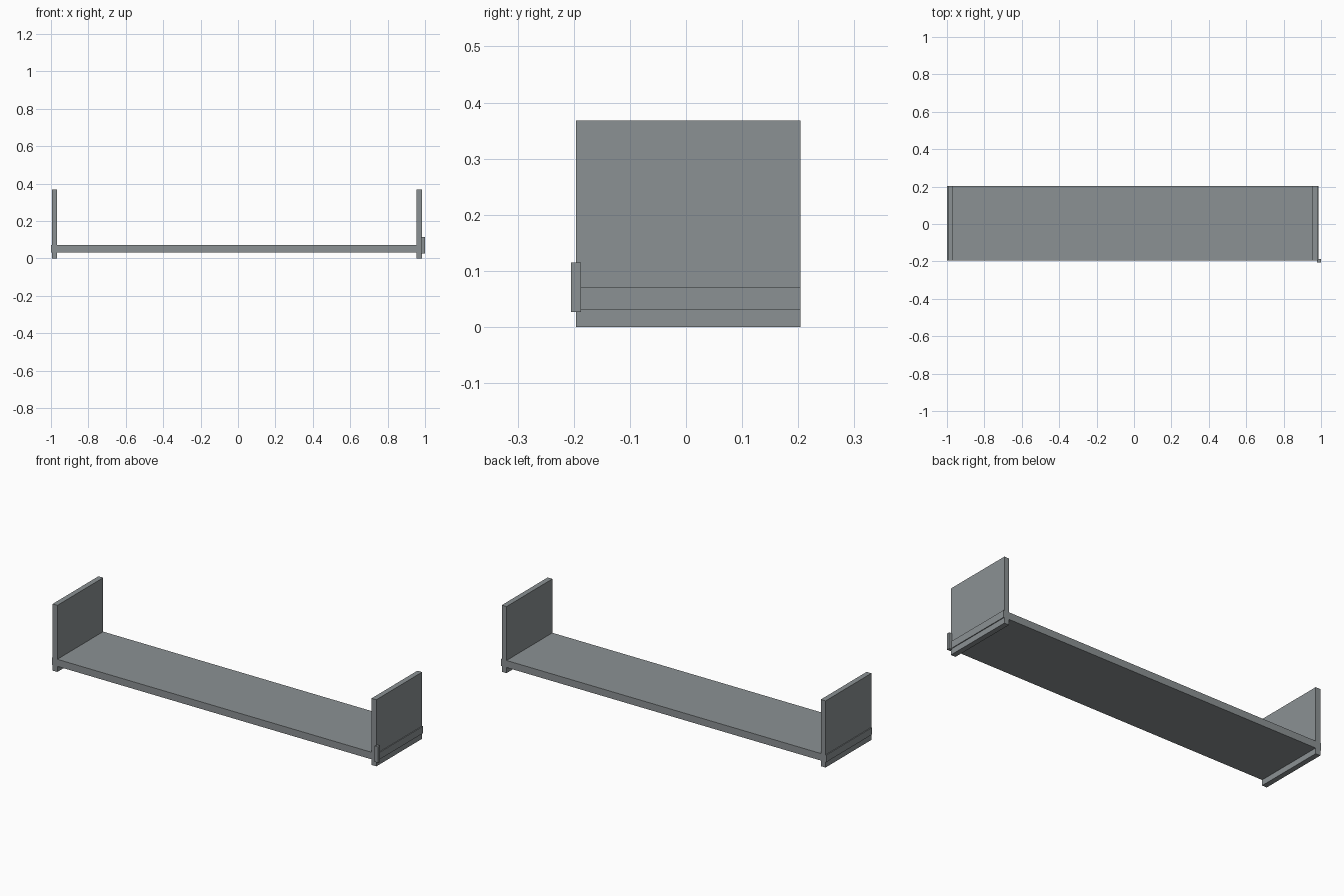
import bpy

if "Cube" in bpy.data.objects:
    bpy.data.objects.remove(bpy.data.objects["Cube"])

grey = bpy.data.materials.new("slate_grey")
grey.diffuse_color = (0.26, 0.285, 0.295, 1)
grey.use_nodes = True
grey.node_tree.nodes["Principled BSDF"].inputs["Base Color"].default_value = grey.diffuse_color


def box(name, lo, hi):
    """Axis-aligned box between two corners."""
    bpy.ops.mesh.primitive_cube_add(size=1)
    ob = bpy.context.object
    ob.name = name
    ob.location = [(a + b) / 2 for a, b in zip(lo, hi)]
    ob.scale = [b - a for a, b in zip(lo, hi)]
    bpy.ops.object.transform_apply(location=True, rotation=False, scale=True)
    ob.data.materials.append(grey)
    return ob


MID = -0.0065           # centre of the shelf, which the tag pushes off the origin
FRONT, BACK = -0.196, 0.204

# Shelf board, with ends just proud of the side panels
box("shelf_board", (MID - 0.9935, FRONT, 0.031), (MID + 0.9935, BACK, 0.07))

# Upright side panels
for side, name in ((-1, "left_panel"), (1, "right_panel")):
    xs = sorted((MID + side * 0.96, MID + side * 0.989))
    box(name, (xs[0], FRONT, 0), (xs[1], BACK, 0.368))

# Small upright block on the front right corner
box("corner_block", (0.978, -0.205, 0.027), (1.0, -0.187, 0.115))
